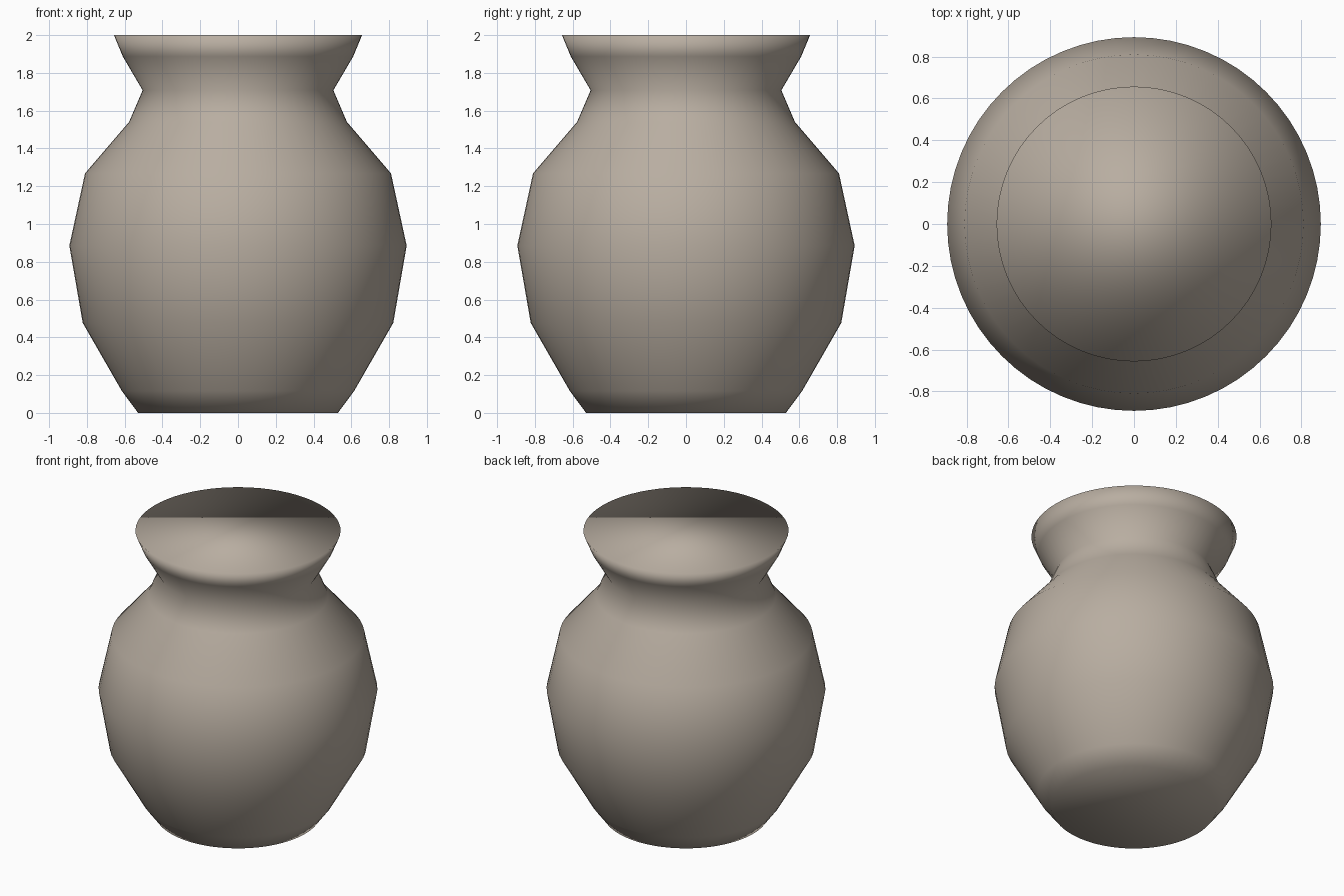
import bpy, bmesh
from math import cos, sin, tau

if "Cube" in bpy.data.objects:
    bpy.data.objects.remove(bpy.data.objects["Cube"])

SIDES = 64
# Profile of the jar as (radius, height), from base to rim
PROFILE = [(0.529, 0.0), (0.615, 0.116), (0.822, 0.476), (0.893, 0.885),
           (0.81, 1.268), (0.577, 1.54), (0.505, 1.708), (0.61, 1.887),
           (0.657, 2.0)]


def lathe(name, profile, sides):
    bm = bmesh.new()
    rings = [[bm.verts.new((r * cos(tau * i / sides), r * sin(tau * i / sides), z))
              for i in range(sides)] for r, z in profile]
    # Walls
    for low, high in zip(rings, rings[1:]):
        for i in range(sides):
            j = (i + 1) % sides
            bm.faces.new((low[i], low[j], high[j], high[i]))
    # Flat base and closed top
    bm.faces.new(rings[0][::-1])
    bm.faces.new(rings[-1])
    # Soft shading everywhere, including over the rims
    for face in bm.faces:
        face.smooth = True
    mesh = bpy.data.meshes.new(name)
    bm.to_mesh(mesh)
    bm.free()
    obj = bpy.data.objects.new(name, mesh)
    bpy.context.collection.objects.link(obj)
    return obj


# Warm grey-brown clay
clay = bpy.data.materials.new("clay")
clay.diffuse_color = (0.48, 0.42, 0.355, 1.0)
clay.use_nodes = True
clay.node_tree.nodes["Principled BSDF"].inputs["Base Color"].default_value = clay.diffuse_color

jar = lathe("jar", PROFILE, SIDES)
jar.data.materials.append(clay)
